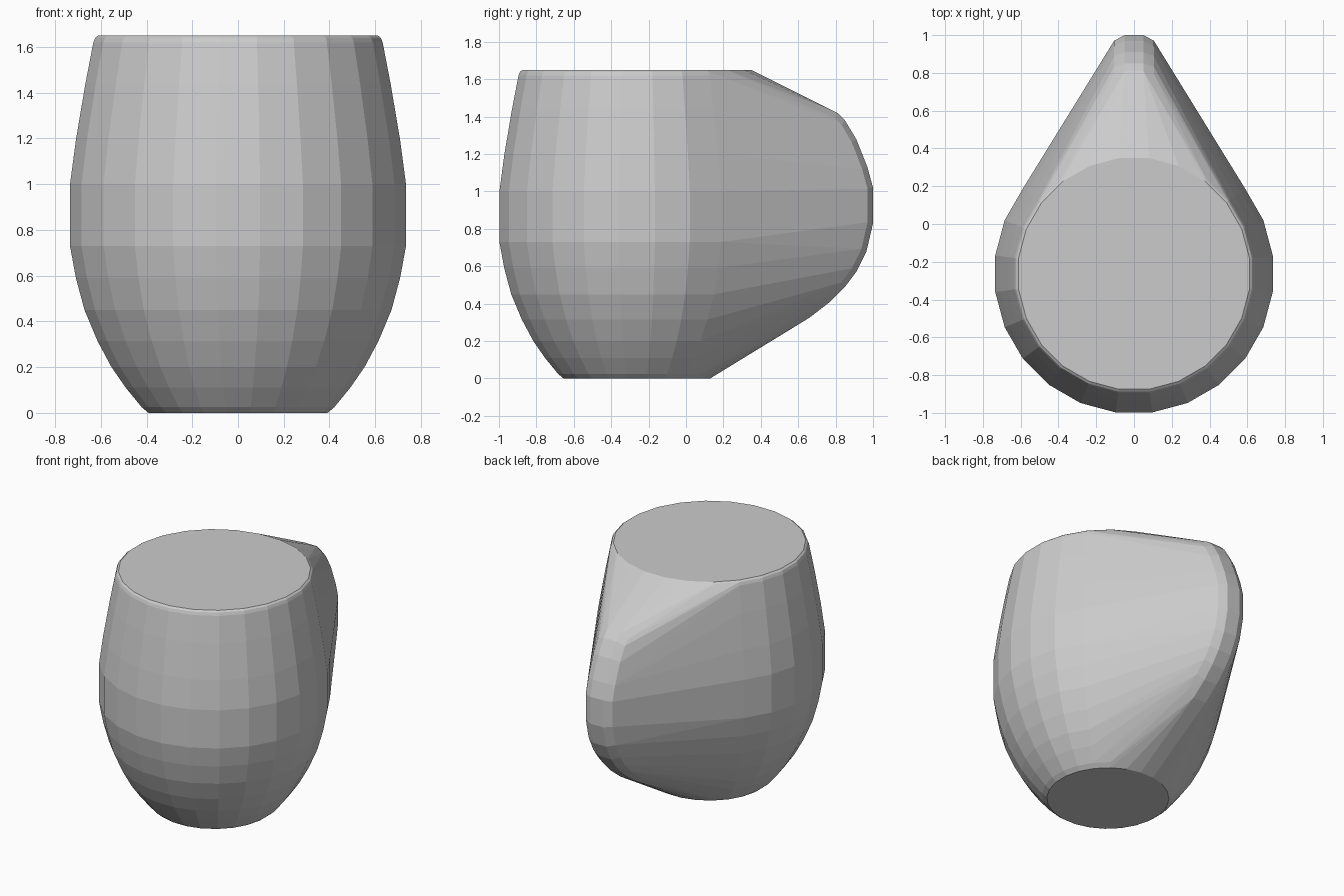
import bpy, bmesh
from math import sin, cos, pi, radians
from mathutils import Vector

if "Cube" in bpy.data.objects:
    bpy.data.objects.remove(bpy.data.objects["Cube"])

SIDES = 24
AXIS_Y = -0.263

# Body profile: (radius, height), bulging vessel with flat base and top
body_profile = [
    (0.395, 0.0), (0.425, 0.025), (0.495, 0.11), (0.558, 0.2), (0.62, 0.315),
    (0.677, 0.45), (0.715, 0.59), (0.741, 0.73), (0.741, 1.0), (0.714, 1.2),
    (0.673, 1.44), (0.638, 1.62), (0.63, 1.64), (0.617, 1.65),
]

# Outer edge of the rear grip: (y, z) from top to bottom
grip_path = [
    (0.81, 1.42), (0.85, 1.38), (0.91, 1.28), (0.97, 1.13), (1.0, 1.02), (1.0, 0.83),
    (0.965, 0.68), (0.91, 0.57), (0.85, 0.49), (0.77, 0.41), (0.66, 0.325),
]
# Grip cross-section: (half width, depth below the outer edge)
grip_section = [(0.05, 0.0), (0.105, 0.03), (0.13, 0.09)]
GRIP_CENTRE = Vector((0.0, 0.5, 0.92))

bm = bmesh.new()

# Body rings
for r, z in body_profile:
    for i in range(SIDES):
        a = 2 * pi * (i + 0.5) / SIDES
        bm.verts.new((r * cos(a), AXIS_Y + r * sin(a), z))

# Grip sections, mirrored in x
for y, z in grip_path:
    edge = Vector((0.0, y, z))
    inward = (GRIP_CENTRE - edge).normalized()
    for half, depth in grip_section:
        for side in (-1, 1):
            bm.verts.new(edge + inward * depth + Vector((side * half, 0, 0)))

# Stretch one taut skin over body and grip
hull = bmesh.ops.convex_hull(bm, input=bm.verts[:], use_existing_faces=False)
loose = [v for v in bm.verts if not v.link_faces]
bmesh.ops.delete(bm, geom=loose, context='VERTS')

# Merge coplanar triangles into clean flat facets
bmesh.ops.dissolve_limit(bm, angle_limit=radians(1), verts=bm.verts[:], edges=bm.edges[:])
bmesh.ops.recalc_face_normals(bm, faces=bm.faces[:])

mesh = bpy.data.meshes.new("cup_shell")
bm.to_mesh(mesh)
bm.free()
shell = bpy.data.objects.new("cup_shell", mesh)
bpy.context.collection.objects.link(shell)
